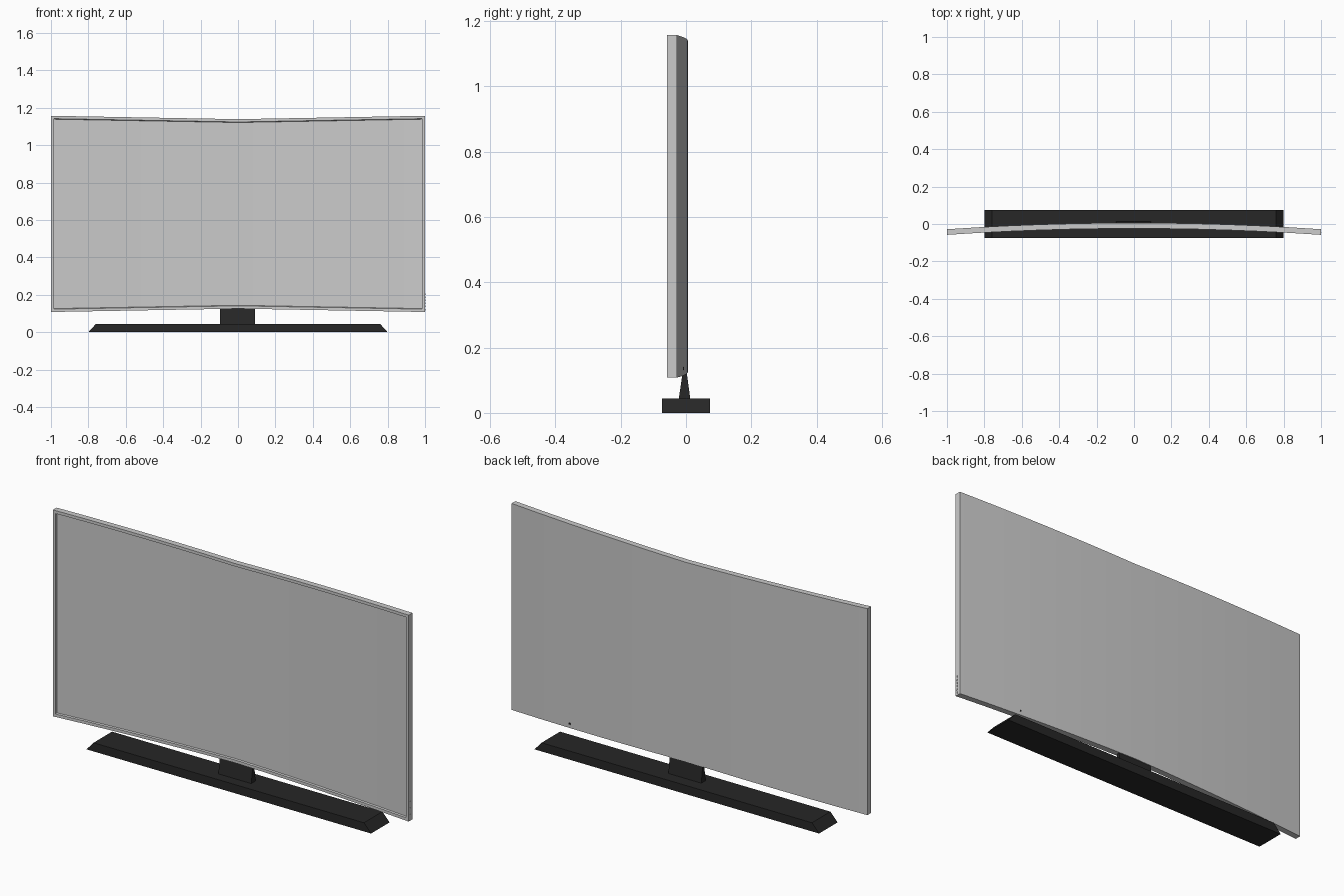
import bpy, bmesh

if "Cube" in bpy.data.objects:
    bpy.data.objects.remove(bpy.data.objects["Cube"])

SEGMENTS = 12


def material(name, color):
    mat = bpy.data.materials.new(name)
    mat.diffuse_color = color
    mat.use_nodes = True
    mat.node_tree.nodes["Principled BSDF"].inputs["Base Color"].default_value = mat.diffuse_color
    return mat


black = material("black_plastic", (0.02, 0.02, 0.02, 1))


def finish(bm, name, mat=None):
    bmesh.ops.recalc_face_normals(bm, faces=bm.faces)
    mesh = bpy.data.meshes.new(name)
    bm.to_mesh(mesh)
    bm.free()
    obj = bpy.data.objects.new(name, mesh)
    bpy.context.collection.objects.link(obj)
    if mat:
        mesh.materials.append(mat)
    return obj


def curve_y(x):
    return 0.006 - 0.034 * x * x


def curved_slab(half_width, margin, front, back):
    """Bowed slab, flaring taller toward both ends; depths are measured from the back curve."""
    bm = bmesh.new()
    rings = []
    for i in range(SEGMENTS + 1):
        x = half_width * (2 * i / SEGMENTS - 1)
        low = 0.126 - 0.018 * abs(x) + margin
        high = 1.139 + 0.018 * abs(x) - margin
        y = curve_y(x)
        rings.append([bm.verts.new((x, y - d, z)) for d, z in
                      ((front, low), (back, low), (back, high), (front, high))])
    for a, b in zip(rings, rings[1:]):
        for k in range(4):
            n = (k + 1) % 4
            bm.faces.new((a[k], a[n], b[n], b[k]))
    bm.faces.new(rings[0])
    bm.faces.new(rings[-1])
    bmesh.ops.recalc_face_normals(bm, faces=bm.faces)
    return bm


def smooth(obj):
    bpy.ops.object.select_all(action='DESELECT')
    bpy.context.view_layer.objects.active = obj
    obj.select_set(True)
    bpy.ops.object.shade_smooth_by_angle(angle=0.3)


def frustum(name, bottom, top, z0, z1, mat):
    """Block tapering from bottom to top, each given as (x0, x1, y0, y1)."""
    bm = bmesh.new()
    bmesh.ops.create_cube(bm, size=1)
    for v in bm.verts:
        r = top if v.co.z > 0 else bottom
        v.co = (r[v.co.x > 0], r[2 + (v.co.y > 0)], z1 if v.co.z > 0 else z0)
    return finish(bm, name, mat)


# Housing with a thin raised bezel around the recessed front
bm = curved_slab(1.0, 0, 0.03, 0)
front = [f for f in bm.faces if f.normal.y < -0.9]
bmesh.ops.inset_region(bm, faces=front, thickness=0.015, use_even_offset=True)
bmesh.ops.inset_region(bm, faces=front, thickness=0.003, depth=-0.01, use_even_offset=True)
smooth(finish(bm, "housing"))

# Display surface in the recess
smooth(finish(curved_slab(0.982, 0.018, 0.022, 0.018), "screen"))

# Stand
frustum("stand_base", (-0.8, 0.8, -0.074, 0.074), (-0.76, 0.76, -0.074, 0.074),
        0, 0.044, black)
frustum("stand_neck", (-0.095, 0.09, -0.022, 0.013), (-0.095, 0.09, -0.009, 0.001),
        0.044, 0.132, black)

# Side control buttons on the right edge
for i in range(6):
    z = 0.121 + i * 0.0165
    h = 0.004
    rect = (0.997, 1.0015, -0.049, -0.045)
    frustum("side_button", rect, rect, z - h, z + h, None)

# Small power switch low on the back
y = curve_y(0.66)
rect = (0.656, 0.664, y - 0.004, y + 0.002)
frustum("power_switch", rect, rect, 0.132, 0.14, black)
